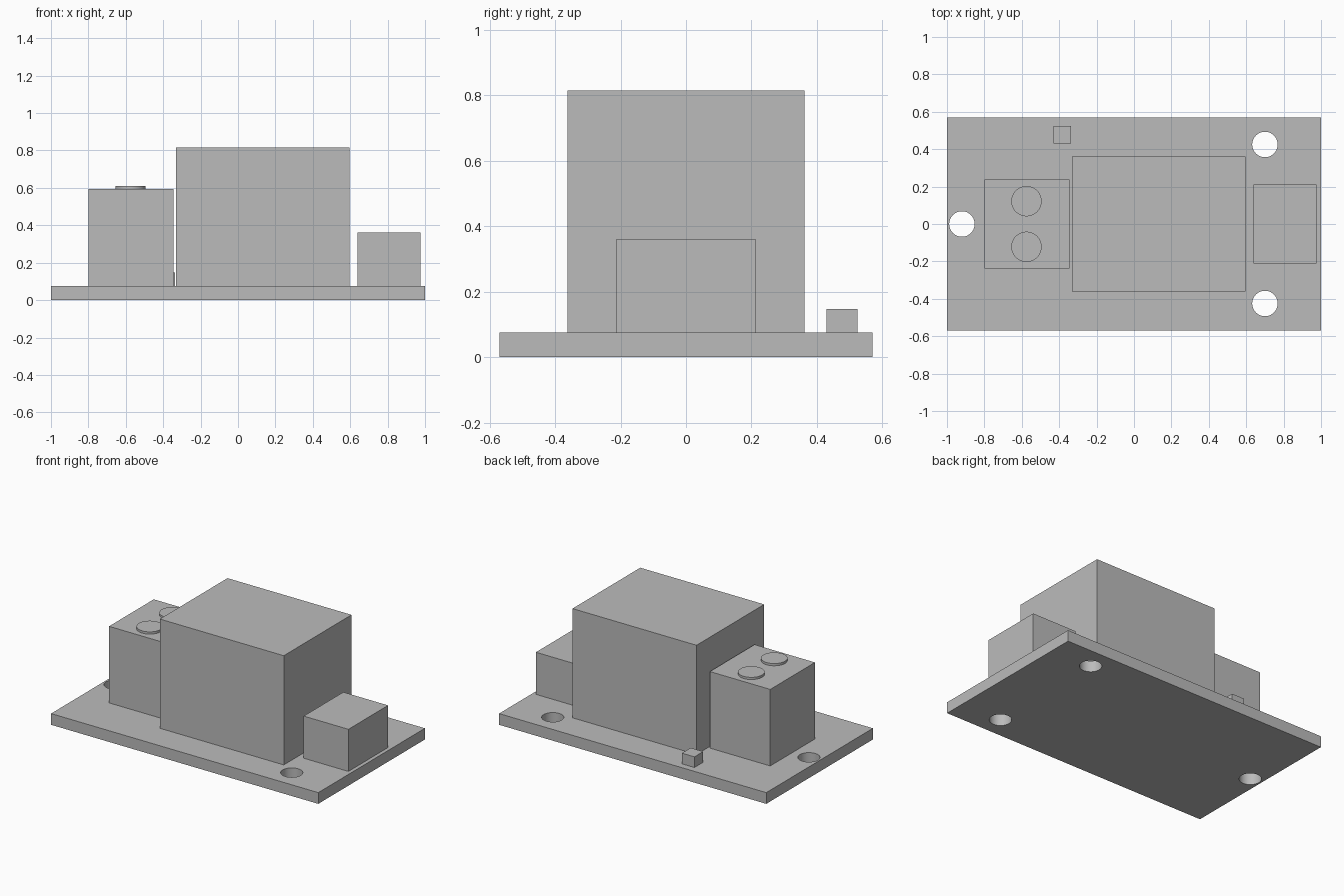
import bpy
import bmesh
from mathutils import Matrix

if "Cube" in bpy.data.objects:
    bpy.data.objects.remove(bpy.data.objects["Cube"], do_unlink=True)

# One plain grey for every part
grey = bpy.data.materials.new("plain grey")
grey.use_nodes = True
colour = (0.5, 0.5, 0.5, 1)
grey.diffuse_color = colour
for node in grey.node_tree.nodes:
    if node.type == 'BSDF_PRINCIPLED':
        node.inputs["Base Color"].default_value = colour


def finish(name, bm):
    mesh = bpy.data.meshes.new(name)
    bm.to_mesh(mesh)
    bm.free()
    mesh.materials.append(grey)
    obj = bpy.data.objects.new(name, mesh)
    bpy.context.collection.objects.link(obj)
    return obj


def box(name, x, y, z):
    bm = bmesh.new()
    size = [b - a for a, b in (x, y, z)]
    mid = [(a + b) / 2 for a, b in (x, y, z)]
    bmesh.ops.create_cube(bm, size=1, matrix=Matrix.Translation(mid) @ Matrix.Diagonal((*size, 1)))
    return finish(name, bm)


def cylinders(name, centres, radius, z):
    bm = bmesh.new()
    for x, y in centres:
        bmesh.ops.create_cone(bm, cap_ends=True, segments=64, radius1=radius, radius2=radius,
                              depth=z[1] - z[0], matrix=Matrix.Translation((x, y, sum(z) / 2)))
    return finish(name, bm)


def smooth(obj):
    bpy.ops.object.select_all(action='DESELECT')
    obj.select_set(True)
    bpy.context.view_layer.objects.active = obj
    bpy.ops.object.shade_smooth_by_angle()


TOP = 0.076

# Circuit board with three mounting holes
board = box("circuit_board", (-1, 1), (-0.57, 0.57), (0, TOP))
cutter = cylinders("hole_cutter", [(-0.92, 0), (0.7, 0.425), (0.7, -0.425)], 0.068, (-0.1, 0.2))
cut = board.modifiers.new("holes", 'BOOLEAN')
cut.operation = 'DIFFERENCE'
cut.solver = 'EXACT'
cut.object = cutter
bpy.ops.object.select_all(action='DESELECT')
board.select_set(True)
bpy.context.view_layer.objects.active = board
bpy.ops.object.modifier_apply(modifier=cut.name)
bpy.data.objects.remove(cutter, do_unlink=True)
smooth(board)

# Housings standing on the board
box("relay_housing", (-0.332, 0.596), (-0.362, 0.362), (TOP, 0.815))
box("terminal_block", (-0.798, -0.346), (-0.239, 0.239), (TOP, 0.594))
box("pin_connector", (0.64, 0.975), (-0.212, 0.212), (TOP, 0.361))
box("indicator_light", (-0.43, -0.336), (0.43, 0.524), (TOP, 0.148))

# Screw heads on the terminal block
screws = cylinders("terminal_screws", [(-0.575, 0.122), (-0.575, -0.122)], 0.081, (0.594, 0.609))
smooth(screws)
